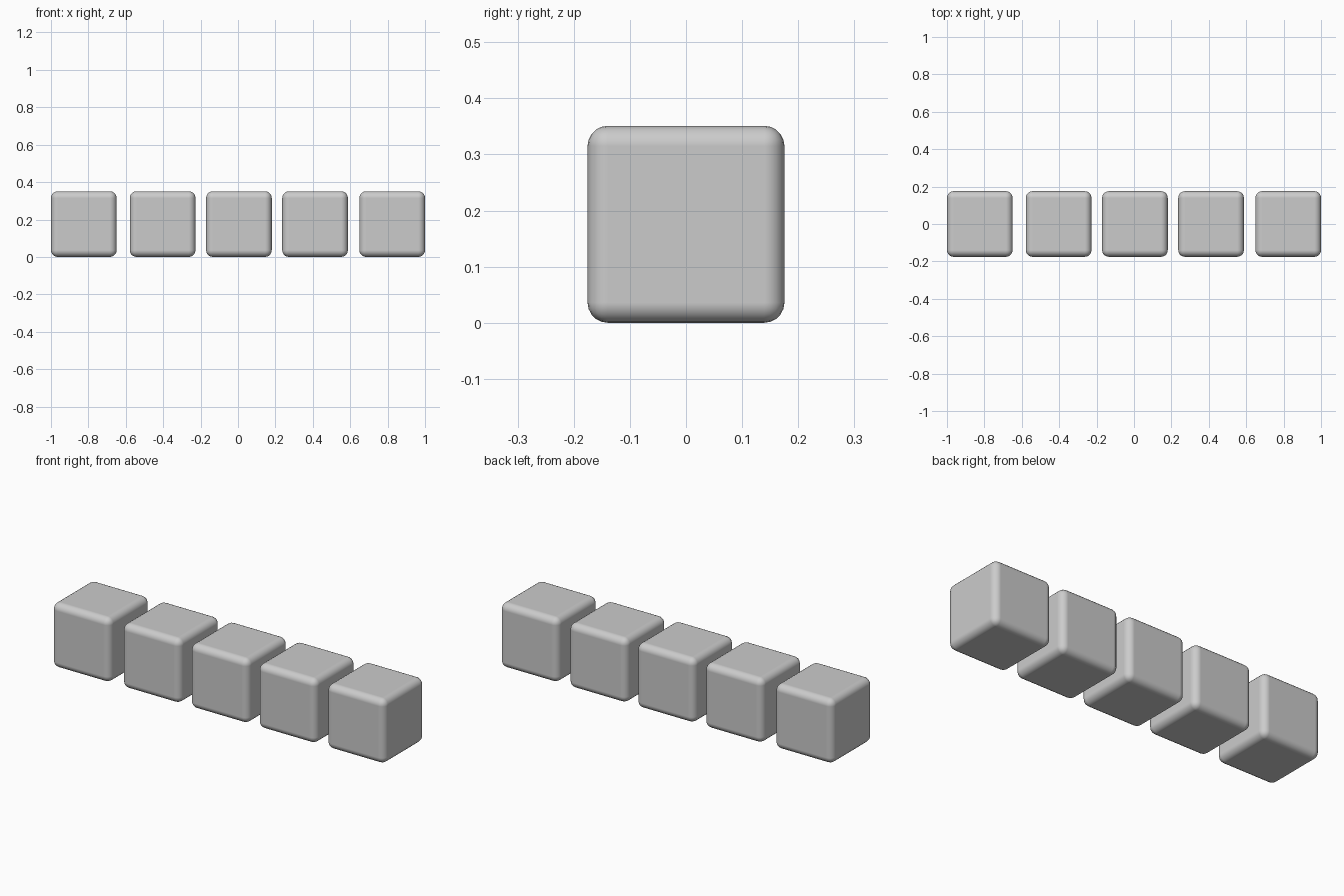
import bpy

if "Cube" in bpy.data.objects:
    bpy.data.objects.remove(bpy.data.objects["Cube"])

SIZE = 0.351      # edge length of each block
RADIUS = 0.036    # rounding of the edges


def rounded_block(name, x):
    bpy.ops.mesh.primitive_cube_add(size=SIZE, location=(x, 0, SIZE / 2))
    block = bpy.context.object
    block.name = name
    bevel = block.modifiers.new("rounded_edges", 'BEVEL')
    bevel.width = RADIUS
    bevel.segments = 5
    bevel.limit_method = 'NONE'
    bevel.harden_normals = True
    bpy.ops.object.shade_smooth()


# row of five blocks, the first gap slightly wider
for i, x in enumerate((-0.8245, -0.403, 0.005, 0.412, 0.8245)):
    rounded_block(f"block_{i + 1}", x)
